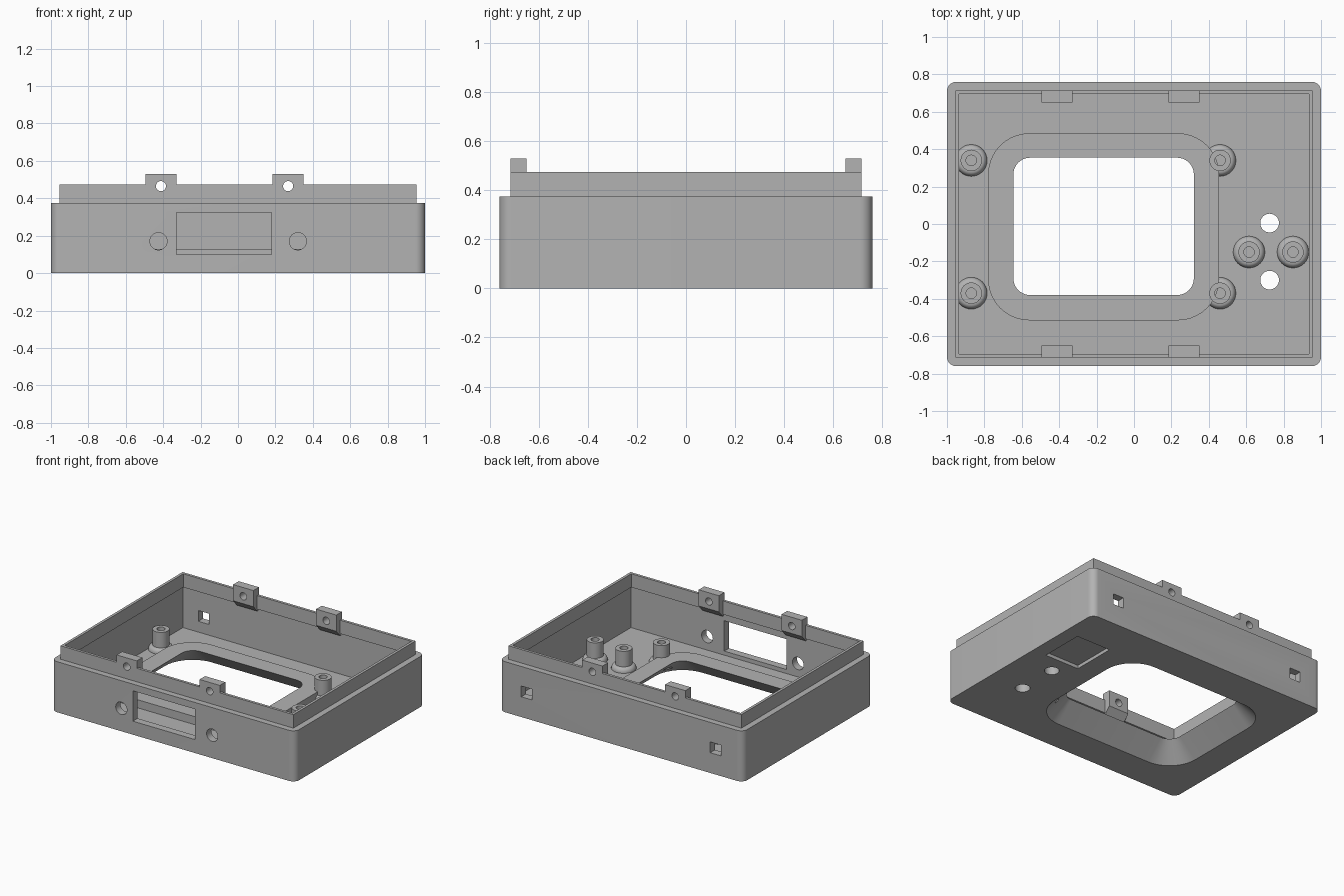
import bpy, bmesh
from math import sin, cos, pi, radians
from mathutils import Matrix, Vector

cube = bpy.data.objects.get("Cube")
if cube:
    bpy.data.objects.remove(cube, do_unlink=True)

grey = bpy.data.materials.new("plain_grey")
grey.use_nodes = True
grey.diffuse_color = (0.45, 0.45, 0.45, 1)
grey.node_tree.nodes["Principled BSDF"].inputs["Base Color"].default_value = (0.45, 0.45, 0.45, 1)

parts, cutters = [], []


def finish(name, bm, cutter=False):
    bmesh.ops.recalc_face_normals(bm, faces=bm.faces)
    mesh = bpy.data.meshes.new(name)
    bm.to_mesh(mesh)
    bm.free()
    mesh.materials.append(grey)
    ob = bpy.data.objects.new(name, mesh)
    bpy.context.collection.objects.link(ob)
    ob.hide_render = cutter
    (cutters if cutter else parts).append(ob)
    return ob


def outline(x0, x1, y0, y1, r, steps=10):
    """Rectangle outline with optional rounded corners."""
    if r == 0:
        return [(x0, y0), (x1, y0), (x1, y1), (x0, y1)]
    pts = []
    centres = [(x1 - r, y1 - r), (x0 + r, y1 - r), (x0 + r, y0 + r), (x1 - r, y0 + r)]
    for q, (cx, cy) in enumerate(centres):
        for i in range(steps + 1):
            a = (q + i / steps) * pi / 2
            pts.append((cx + r * cos(a), cy + r * sin(a)))
    return pts


def loft(name, low, z0, high, z1, cutter=False):
    """Solid between two matching outlines."""
    bm = bmesh.new()
    a = [bm.verts.new((x, y, z0)) for x, y in low]
    b = [bm.verts.new((x, y, z1)) for x, y in high]
    n = len(a)
    bm.faces.new(a)
    bm.faces.new(b)
    for i in range(n):
        j = (i + 1) % n
        bm.faces.new((a[i], a[j], b[j], b[i]))
    return finish(name, bm, cutter)


def block(name, x0, x1, y0, y1, z0, z1, r=0, cutter=False):
    o = outline(x0, x1, y0, y1, r)
    return loft(name, o, z0, o, z1, cutter)


def drill(name, centre, radius, length, axis):
    """Round cutter along y or z."""
    bm = bmesh.new()
    turn = Matrix.Rotation(pi / 2, 4, "X") if axis == "y" else Matrix()
    bmesh.ops.create_cone(bm, cap_ends=True, segments=32, radius1=radius, radius2=radius,
                          depth=length, matrix=Matrix.Translation(Vector(centre)) @ turn)
    return finish(name, bm, True)


def cut(ob, tools):
    for tool in tools:
        mod = ob.modifiers.new("cut", "BOOLEAN")
        mod.operation, mod.solver, mod.object = "DIFFERENCE", "EXACT", tool


# Main levels
FLOOR, RIM, SHOULDER, LIP = 0.07, 0.13, 0.375, 0.475

# Screen opening that flares outward towards the underside
e = 0.0135
opening = loft("opening_cutter",
               outline(-0.78 - e, 0.455 + e, -0.515 - e, 0.485 + e, 0.225 + e), -0.013,
               outline(-0.645 + e, 0.32 - e, -0.38 + e, 0.355 - e, 0.09 - e), RIM + 0.013, True)

# Outer shell with cavity, ports, button holes and underside recess
shell = block("case_shell", -1, 1, -0.76, 0.76, 0, SHOULDER, 0.05)
shell_tools = [
    block("cavity_cutter", -0.945, 0.945, -0.705, 0.705, FLOOR, 0.6, cutter=True),
    opening,
    block("front_port_cutter", -0.33, 0.18, -0.9, -0.6, 0.1, 0.325, cutter=True),
    block("recess_cutter", 0.61, 0.89, 0.14, 0.47, -0.1, 0.025, cutter=True),
]
for x in (-0.425, 0.32):
    shell_tools.append(drill("front_hole_cutter", (x, -0.75, 0.17), 0.046, 0.3, "y"))
for x in (-0.775, 0.775):
    shell_tools.append(block("back_slot_cutter", x - 0.044, x + 0.044, 0.6, 0.9, 0.15, 0.23, cutter=True))
for y in (0.005, -0.3):
    shell_tools.append(drill("floor_hole_cutter", (0.725, y, 0), 0.05, 0.4, "z"))
cut(shell, shell_tools)

# Raised rim around the opening
rim = block("opening_rim", -0.78, 0.455, -0.515, 0.485, FLOOR, RIM, 0.22)
cut(rim, [opening])

# Thin lip that locates the lid
tab_centres = (-0.412, 0.268)
tab_drills = [drill("tab_hole_cutter", (x, 0, 0.465), 0.027, 2, "y") for x in tab_centres]
lip = block("lid_lip", -0.955, 0.955, -0.715, 0.715, SHOULDER, LIP)
cut(lip, [block("lip_cutter", -0.935, 0.935, -0.695, 0.695, 0.3, 0.6, cutter=True)] + tab_drills)

# Screw tabs with sloped undersides
for side, label in ((-1, "front"), (1, "back")):
    for x in tab_centres:
        profile = [(0.715, 0.53), (0.65, 0.53), (0.65, 0.41), (0.695, 0.36),
                   (0.705, 0.36), (0.705, 0.38), (0.715, 0.38)]
        bm = bmesh.new()
        face = bm.faces.new([bm.verts.new((x - 0.083, side * y, z)) for y, z in profile])
        new = bmesh.ops.extrude_face_region(bm, geom=[face], use_keep_orig=True)["geom"]
        bmesh.ops.translate(bm, vec=(0.166, 0, 0), verts=[v for v in new if isinstance(v, bmesh.types.BMVert)])
        cut(finish(label + "_screw_tab", bm), tab_drills)

# Screw posts with rounded feet and blind holes
foot = [(0.057 + 0.028 * cos(a), FLOOR + 0.035 * sin(a)) for a in (i * pi / 12 for i in range(7))]
post = [(0.085, FLOOR - 0.02)] + foot + [(0.057, 0.22), (0.028, 0.22), (0.028, 0.1), (0, 0.1)]
for x, y in ((-0.87, 0.34), (-0.87, -0.37), (0.46, 0.34), (0.46, -0.37), (0.615, -0.15), (0.85, -0.15)):
    bm = bmesh.new()
    verts = [bm.verts.new((r, 0, z)) for r, z in post]
    edges = [bm.edges.new(pair) for pair in zip(verts, verts[1:])]
    bmesh.ops.spin(bm, geom=verts + edges, axis=(0, 0, 1), cent=(0, 0, 0), angle=2 * pi, steps=32)
    bmesh.ops.remove_doubles(bm, verts=bm.verts, dist=0.0005)
    bmesh.ops.translate(bm, vec=(x, y, 0), verts=bm.verts)
    finish("screw_post", bm)

# Bake the cuts, then remove the cutters
bpy.context.view_layer.update()
deps = bpy.context.evaluated_depsgraph_get()
baked = [(ob, bpy.data.meshes.new_from_object(ob.evaluated_get(deps))) for ob in parts]
for ob, mesh in baked:
    ob.modifiers.clear()
    ob.data = mesh
for ob in cutters:
    bpy.data.objects.remove(ob, do_unlink=True)
bpy.context.view_layer.update()

# Smooth the round surfaces, keep the edges crisp
bpy.ops.object.select_all(action="DESELECT")
for ob in parts:
    ob.select_set(True)
bpy.context.view_layer.objects.active = shell
bpy.ops.object.shade_smooth_by_angle(angle=radians(30))
